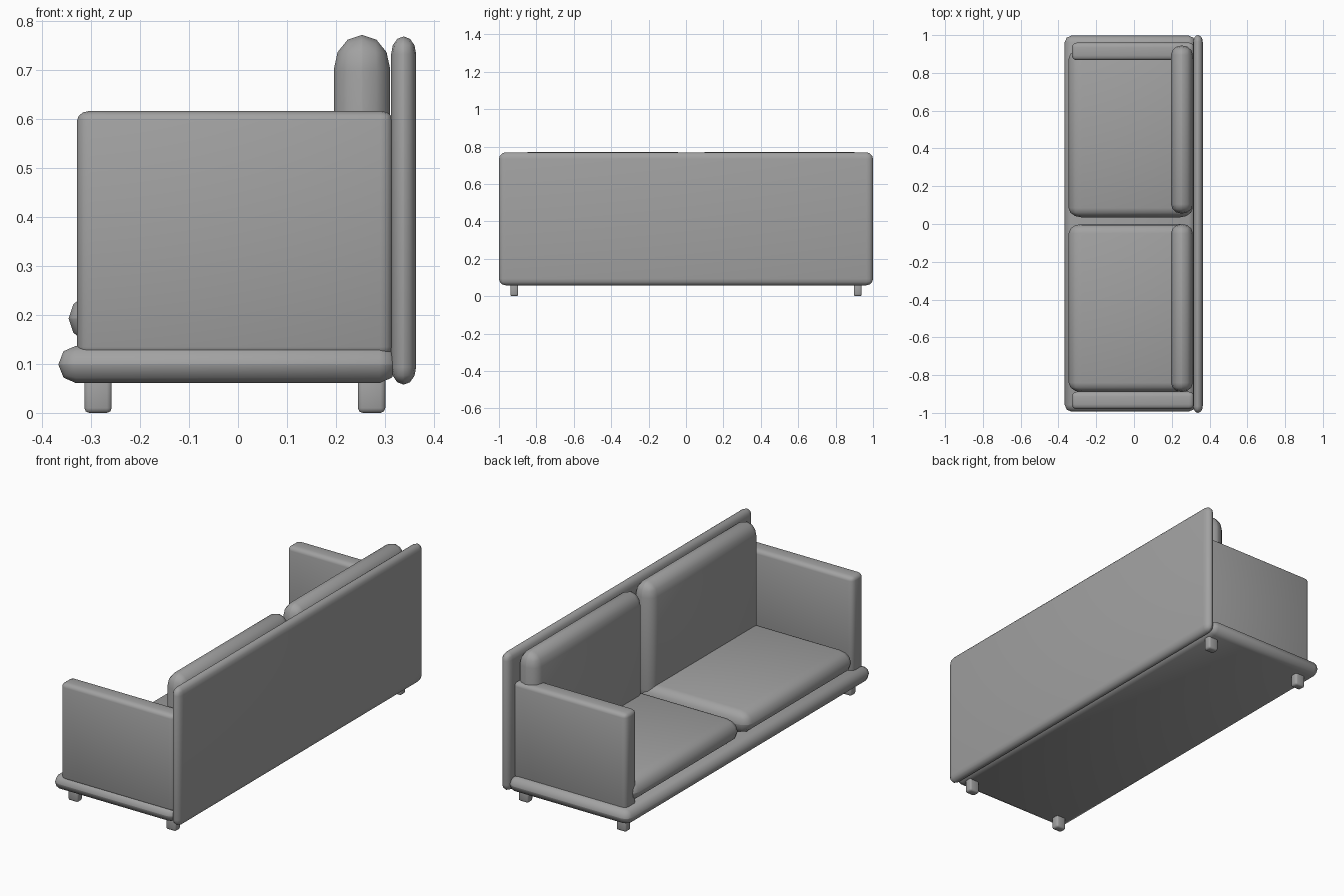
import bpy
import bmesh
import math
from mathutils import Vector

if "Cube" in bpy.data.objects:
    bpy.data.objects.remove(bpy.data.objects["Cube"], do_unlink=True)

grey = bpy.data.materials.new("grey fabric")
grey.use_nodes = True
colour = (0.36, 0.36, 0.36, 1)
grey.diffuse_color = colour
grey.node_tree.nodes["Principled BSDF"].inputs["Base Color"].default_value = colour


def rounded_box(name, x, y, z, radius, segments):
    """Box spanning the x, y, z ranges, with its own edge radius along each axis."""
    lo, hi = (Vector(p) for p in zip(x, y, z))
    radius = Vector(radius)
    bm = bmesh.new()
    bmesh.ops.create_cube(bm, size=1)
    # bevel by one unit in a space where every radius is one, then scale back
    for v in bm.verts:
        v.co = Vector(c * (h - l) / r for c, h, l, r in zip(v.co, hi, lo, radius))
    bmesh.ops.bevel(bm, geom=bm.edges[:], offset=0.99, segments=segments,
                    profile=0.5, affect='EDGES', clamp_overlap=True)
    bmesh.ops.scale(bm, vec=radius, verts=bm.verts)
    bmesh.ops.recalc_face_normals(bm, faces=bm.faces)
    mesh = bpy.data.meshes.new(name)
    bm.to_mesh(mesh)
    bm.free()
    mesh.materials.append(grey)
    obj = bpy.data.objects.new(name, mesh)
    obj.location = (lo + hi) / 2
    bpy.context.collection.objects.link(obj)
    bpy.ops.object.select_all(action='DESELECT')
    obj.select_set(True)
    bpy.context.view_layer.objects.active = obj
    bpy.ops.object.shade_smooth_by_angle(angle=math.radians(50))
    return obj


# Frame: base slab and upright back panel
rounded_box("base", (-0.367, 0.325), (-0.993, 0.997), (0.061, 0.137),
            (0.036, 0.036, 0.038), 2)
rounded_box("back_panel", (0.313, 0.364), (-1, 1), (0.058, 0.769),
            (0.025, 0.036, 0.036), 3)

# Arms
for side, y in (("right", (-0.98, -0.888)), ("left", (0.867, 0.96))):
    rounded_box(side + "_arm", (-0.329, 0.317), y, (0.115, 0.617),
                (0.026, 0.026, 0.02), 3)

# Seat and back cushions
for side, seat_y, back_y in (("right", -0.89, -0.89), ("left", 0.035, 0.055)):
    rounded_box(side + "_seat_cushion", (-0.346, 0.311), (seat_y, seat_y + 0.89),
                (0.136, 0.25), (0.07, 0.05, 0.057), 3)
    rounded_box(side + "_back_cushion", (0.196, 0.311), (back_y, back_y + 0.89),
                (0.16, 0.772), (0.057, 0.05, 0.07), 3)

# Legs
for end, x in (("front", -0.286), ("back", 0.273)):
    for side, y in (("right", -0.918), ("left", 0.918)):
        rounded_box(f"{end}_{side}_leg", (x - 0.028, x + 0.028), (y - 0.021, y + 0.021),
                    (0, 0.075), (0.01, 0.008, 0.01), 2)
